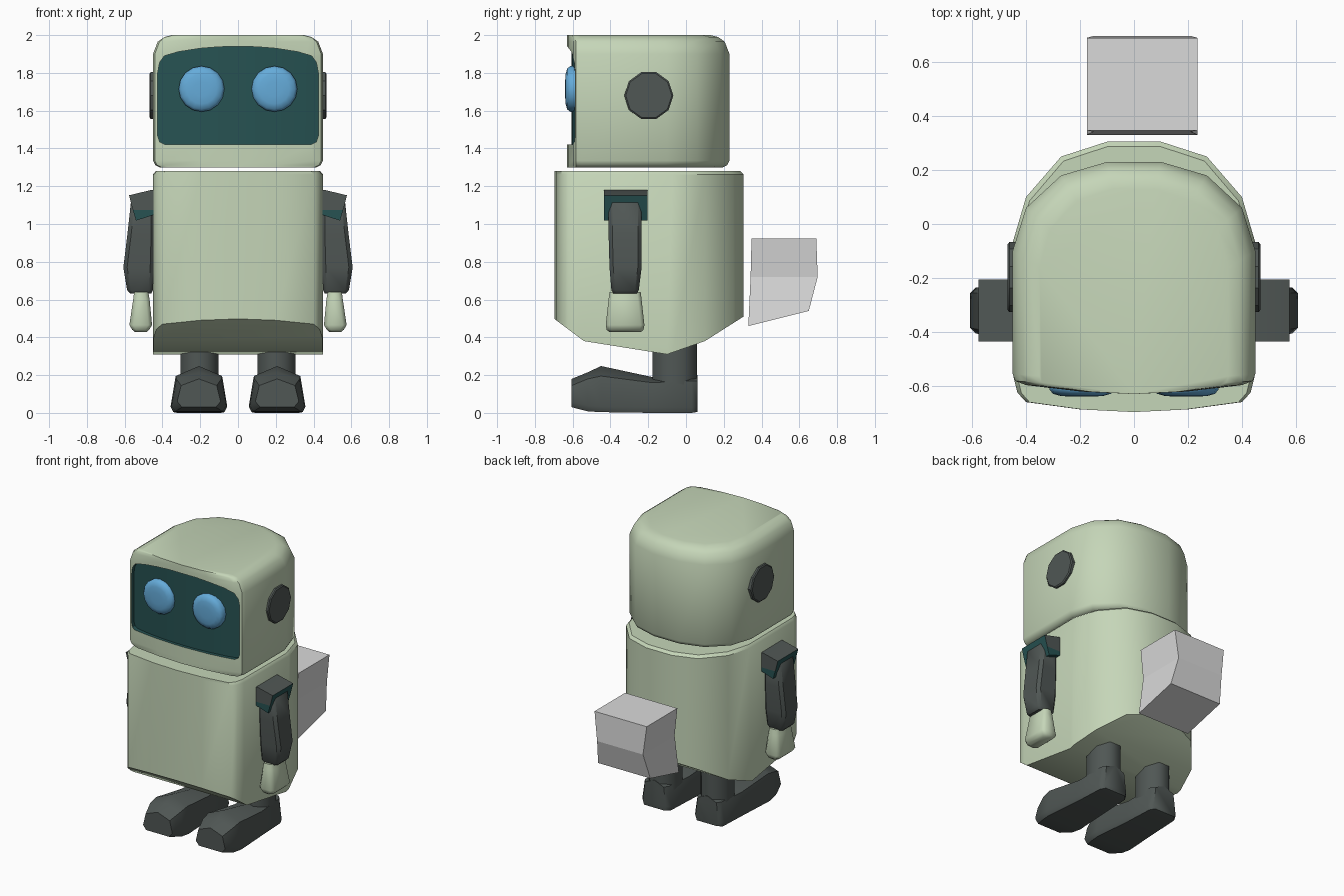
import bpy, bmesh, math
from mathutils import Vector

if "Cube" in bpy.data.objects:
    bpy.data.objects.remove(bpy.data.objects["Cube"])


def material(name, rgb):
    m = bpy.data.materials.new(name)
    m.diffuse_color = (*rgb, 1)
    m.use_nodes = True
    m.node_tree.nodes["Principled BSDF"].inputs["Base Color"].default_value = m.diffuse_color
    return m


GREEN = material("pale green", (0.56, 0.67, 0.48))
GREY = material("dark grey", (0.08, 0.095, 0.09))
TEAL = material("dark teal", (0.02, 0.085, 0.085))
BLUE = material("eye blue", (0.13, 0.41, 0.70))
LIGHT = material("light grey", (0.70, 0.70, 0.70))


def finish(name, bm, mats, angle=40, mirror=False):
    bmesh.ops.recalc_face_normals(bm, faces=bm.faces[:])
    me = bpy.data.meshes.new(name)
    bm.to_mesh(me)
    bm.free()
    ob = bpy.data.objects.new(name, me)
    bpy.context.collection.objects.link(ob)
    for m in mats:
        me.materials.append(m)
    if mirror:
        ob.modifiers.new("Mirror", 'MIRROR')
    smooth(ob, angle)
    return ob


def smooth(ob, angle):
    bpy.ops.object.select_all(action='DESELECT')
    ob.select_set(True)
    bpy.context.view_layer.objects.active = ob
    bpy.ops.object.shade_smooth_by_angle(angle=math.radians(angle))


def loft(rings):
    """Skin a stack of equal-length rings and cap both ends."""
    bm = bmesh.new()
    rows = [[bm.verts.new(p) for p in r] for r in rings]
    n = len(rows[0])
    for a, b in zip(rows, rows[1:]):
        for i in range(n):
            bm.faces.new((a[i], a[(i + 1) % n], b[(i + 1) % n], b[i]))
    bm.faces.new(rows[0])
    bm.faces.new(rows[-1])
    bmesh.ops.recalc_face_normals(bm, faces=bm.faces[:])
    return bm


def rounded_box(z, x0, x1, y0, y1, c=0.02):
    """Horizontal rectangle with cut corners."""
    return [(x0 + c, y0, z), (x1 - c, y0, z), (x1, y0 + c, z), (x1, y1 - c, z),
            (x1 - c, y1, z), (x0 + c, y1, z), (x0, y1 - c, z), (x0, y0 + c, z)]


def symmetric(half, mid):
    """Close a right-hand outline (front to back) with its mirror image."""
    return [mid] + half + [(-x, y) for x, y in reversed(half)]


def shell_ring(outline, z, inset):
    """Shrink an outline toward its front edge."""
    front = outline[0][1]
    return [(x * (1 - inset / 0.45), front + (y - front) * (1 - inset / 0.86), z)
            for x, y in outline]


# Body: rounded-back column, underside trimmed to a keel
body_outline = symmetric([(0.2, -0.687), (0.4, -0.66), (0.432, -0.625), (0.446, -0.57),
                          (0.45, -0.07), (0.40, 0.10), (0.27, 0.25), (0.1, 0.305)], (0, -0.697))
bm = loft([shell_ring(body_outline, z, i) for z, i in
           ((0.2, 0), (1.262, 0), (1.28, 0.015))])
keel = [(-0.70, 0.50), (-0.54, 0.38), (-0.10, 0.31), (0.10, 0.38), (0.305, 0.51)]
for (ya, za), (yb, zb) in zip(keel, keel[1:]):
    cut = bmesh.ops.bisect_plane(
        bm, geom=bm.verts[:] + bm.edges[:] + bm.faces[:], dist=1e-5,
        plane_co=(0, ya, za), plane_no=Vector((0, zb - za, ya - yb)), clear_outer=True)
    edges = [g for g in cut['geom_cut'] if isinstance(g, bmesh.types.BMEdge)]
    bmesh.ops.edgeloop_fill(bm, edges=[e for e in edges if e.is_boundary])
finish("body", bm, [GREEN], 40)

# Head: rounded shell
head_outline = symmetric([(0.2, -0.621), (0.4, -0.597), (0.44, -0.582), (0.45, -0.555),
                          (0.45, -0.10), (0.40, 0.06), (0.27, 0.18), (0.1, 0.23)], (0, -0.63))
head = finish("head", loft([shell_ring(head_outline, z, i) for z, i in
              ((1.30, 0.035), (1.312, 0.012), (1.335, 0), (1.90, 0),
               (1.965, 0.025), (1.99, 0.06), (2.0, 0.10))]), [GREEN, TEAL])

# Face recess: arched opening with a bulging back wall
edge = [(0.425, 1.80, 1.465), (0.415, 1.855, 1.435), (0.39, 1.89, 1.422),
        (0.315, 1.912, 1.42), (0.2, 1.93, 1.42), (0.1, 1.938, 1.42)]
cols = edge + [(0, 1.94, 1.42)] + [(-x, t, b) for x, t, b in reversed(edge)]


def recess_section(x, top, bottom):
    back = -0.607 + 0.045 * (x / 0.42) ** 2
    return [(x, -0.8, bottom), (x, -0.8, top), (x, back, top), (x, back, bottom)]


bm = loft([recess_section(*c) for c in cols])
for f in bm.faces:
    f.material_index = 1
cutter = finish("face_cutter", bm, [GREEN, TEAL])
cutter.hide_render = True
mod = head.modifiers.new("Recess", 'BOOLEAN')
mod.operation = 'DIFFERENCE'
mod.solver = 'EXACT'
mod.object = cutter
bpy.context.view_layer.objects.active = head
bpy.ops.object.modifier_apply(modifier=mod.name)
bpy.data.objects.remove(cutter)
smooth(head, 40)


def disc(axis, centre, steps, sides):
    """Rings of a turned disc; steps are (position along axis, radius)."""
    rings = []
    for d, r in steps:
        ring = []
        for k in range(sides):
            a = 2 * math.pi * k / sides
            u, z = centre[0] + r * math.cos(a), centre[1] + r * math.sin(a)
            ring.append((d, u, z) if axis == 'x' else (u, d, z))
        rings.append(ring)
    return loft(rings)


# Eyes and ear discs
finish("eyes", disc('y', (0.193, 1.715), [(-0.57, 0.12), (-0.612, 0.121), (-0.629, 0.108),
                                         (-0.637, 0.08), (-0.64, 0.04)], 16), [BLUE], 50, True)
finish("ears", disc('x', (-0.197, 1.68), [(0.43, 0.13), (0.462, 0.13), (0.468, 0.122)], 10),
       [GREY], 30, True)

# Arms and hands
finish("arms", loft([rounded_box(*r) for r in (
    (1.135, 0.44, 0.55, -0.40, -0.245), (1.115, 0.44, 0.567, -0.41, -0.235),
    (0.95, 0.44, 0.585, -0.41, -0.235), (0.77, 0.445, 0.607, -0.405, -0.235),
    (0.65, 0.45, 0.587, -0.395, -0.25), (0.632, 0.46, 0.57, -0.385, -0.26))]),
    [GREY], 40, True)
finish("hands", loft([rounded_box(*r) for r in (
    (0.64, 0.475, 0.55, -0.405, -0.24), (0.60, 0.468, 0.555, -0.41, -0.235),
    (0.465, 0.455, 0.575, -0.425, -0.22), (0.44, 0.47, 0.56, -0.42, -0.225),
    (0.427, 0.485, 0.545, -0.405, -0.24))]), [GREEN], 50, True)


def shoulder(name, profile, mats):
    bm = loft([[(x, y, z) for x, z in profile] for y in (-0.435, -0.205)])
    for f in bm.faces:
        if len(mats) > 1 and f.normal.x > 0.9:
            f.material_index = 1
    finish(name, bm, mats, 30, True)


# Shoulder caps with a contrasting hem
shoulder("shoulder_caps", [(0.44, 1.075), (0.44, 1.18), (0.46, 1.18),
                           (0.577, 1.152), (0.557, 1.075)], [GREY, TEAL])
shoulder("shoulder_hems", [(0.44, 1.05), (0.44, 1.075), (0.557, 1.075), (0.54, 1.018)], [TEAL])

# Legs
leg = []
for z in (0.06, 0.42):
    leg.append([(0.205 + 0.109 * math.cos(math.pi * (k + .5) / 4),
                 -0.06 + 0.127 * math.sin(math.pi * (k + .5) / 4), z) for k in range(8)])
finish("legs", loft(leg), [GREY], 50, True)


def foot_section(y, sole, wide, low, side, peak, cx=0.207):
    return [(cx - sole, y, low), (cx - wide, y, low + 0.03), (cx - wide * 0.82, y, side),
            (cx, y, peak), (cx + wide * 0.82, y, side), (cx + wide, y, low + 0.03),
            (cx + sole, y, low)]


# Feet: ridged boots
finish("feet", loft([foot_section(*s) for s in (
    (-0.605, 0.09, 0.115, 0.03, 0.145, 0.18), (-0.52, 0.125, 0.145, 0.008, 0.18, 0.215),
    (-0.45, 0.135, 0.15, 0.004, 0.195, 0.248), (-0.18, 0.115, 0.125, 0.0, 0.16, 0.19),
    (0.03, 0.105, 0.115, 0.0, 0.17, 0.20), (0.06, 0.08, 0.09, 0.005, 0.17, 0.20))]),
    [GREY], 50, True)

# Rear block: pinched waist, sloping underside
block = []
for half, yf, zf, yb, zb in ((0.205, 0.33, 0.46, 0.65, 0.54), (0.18, 0.342, 0.72, 0.697, 0.72),
                             (0.205, 0.347, 0.922, 0.69, 0.922)):
    block.append([(0.03 - half, yf, zf), (0.03 + half, yf, zf),
                  (0.03 + half, yb, zb), (0.03 - half, yb, zb)])
finish("rear_block", loft(block), [LIGHT], 5)
